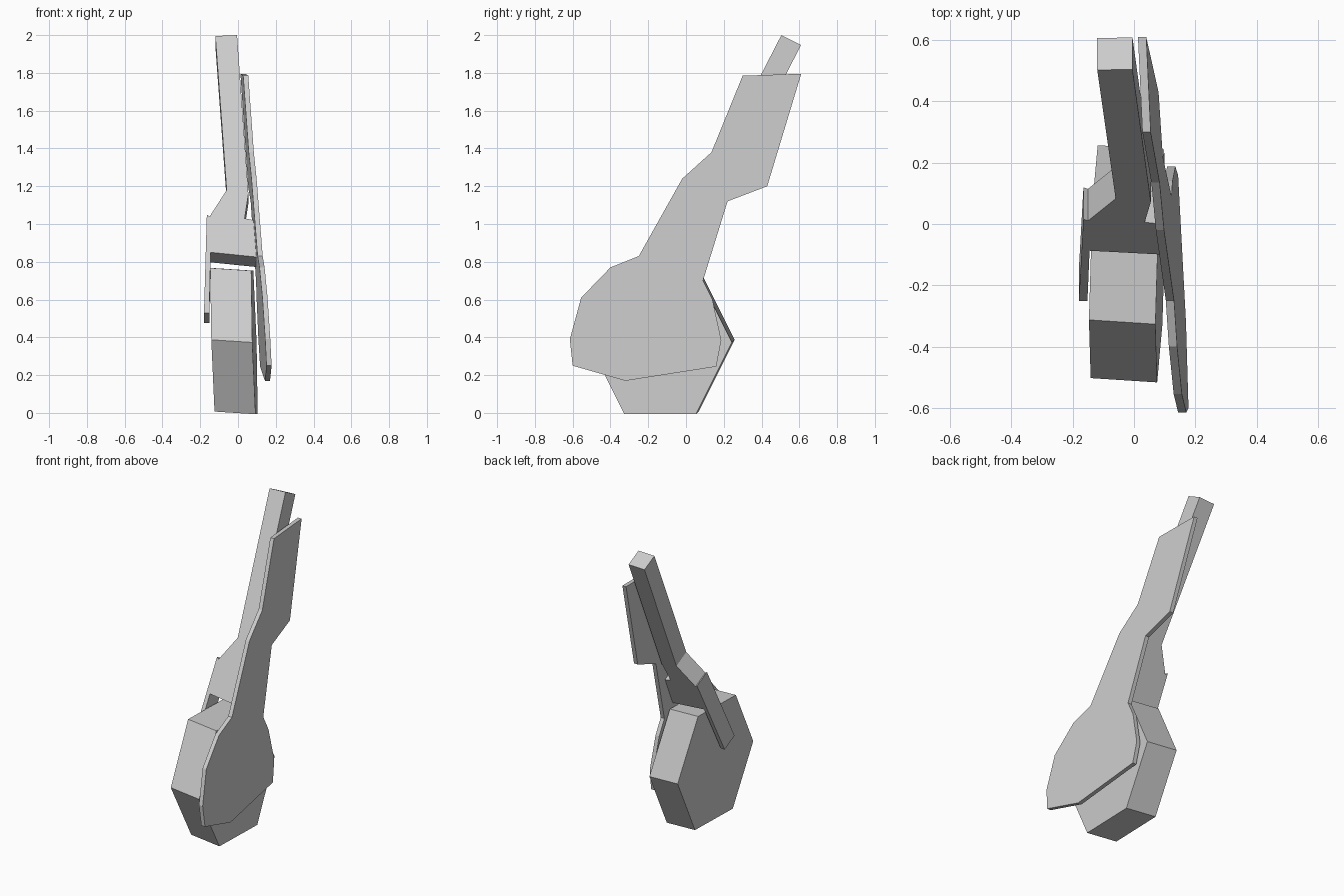
import bpy, bmesh
from math import cos, sin, pi
from mathutils import Vector

if "Cube" in bpy.data.objects:
    bpy.data.objects.remove(bpy.data.objects["Cube"])


def prism(name, outline, offset):
    """Sweep a 3D outline along an offset to make a closed solid."""
    bm = bmesh.new()
    a = [bm.verts.new(p) for p in outline]
    b = [bm.verts.new(Vector(p) + Vector(offset)) for p in outline]
    bm.faces.new(a)
    bm.faces.new(b[::-1])
    n = len(a)
    for i in range(n):
        j = (i + 1) % n
        bm.faces.new((a[j], a[i], b[i], b[j]))
    bmesh.ops.recalc_face_normals(bm, faces=bm.faces)
    me = bpy.data.meshes.new(name)
    bm.to_mesh(me)
    bm.free()
    ob = bpy.data.objects.new(name, me)
    bpy.context.collection.objects.link(ob)
    return ob


# Six-sided wheel, slightly leaned and steered
ring = []
for k in range(6):
    y = 0.38 * cos(k * pi / 3)
    z = 0.38 * sin(k * pi / 3) / sin(pi / 3)
    ring.append((-0.13 + 0.03 * y - 0.03 * z, -0.123 + y, 0.387 + z))
prism("wheel", ring, (0.217, -0.014, -0.014))

# Raked strut with flared fork and single left leg (x, z of the front face)
strut = [(-0.12, 1.995), (-0.005, 2.0), (0.055, 1.16), (0.035, 1.03),
         (0.085, 1.02), (0.10, 0.825), (-0.145, 0.85), (-0.152, 0.53),
         (-0.18, 0.53), (-0.165, 1.05), (-0.15, 1.04), (-0.06, 1.18)]
prism("strut_and_fork",
      [(x, 0.505 + 0.515 * (z - 2.0), z) for x, z in strut],
      (0, 0.104, -0.053))

# Thin gear door on the right (y, z), lying in a leaning plane
door = [(-0.615, 0.39), (-0.555, 0.61), (-0.40, 0.77), (-0.25, 0.83),
        (-0.02, 1.24), (0.135, 1.38), (0.30, 1.785), (0.61, 1.795),
        (0.43, 1.20), (0.22, 1.12), (0.09, 0.70), (0.14, 0.60),
        (0.187, 0.385), (0.16, 0.245), (-0.32, 0.17), (-0.60, 0.25)]
prism("gear_door",
      [(0.04 - 0.045 * (y - 0.61) - 0.054 * (z - 1.795), y, z)
       for y, z in door],
      (-0.027, 0, 0))
